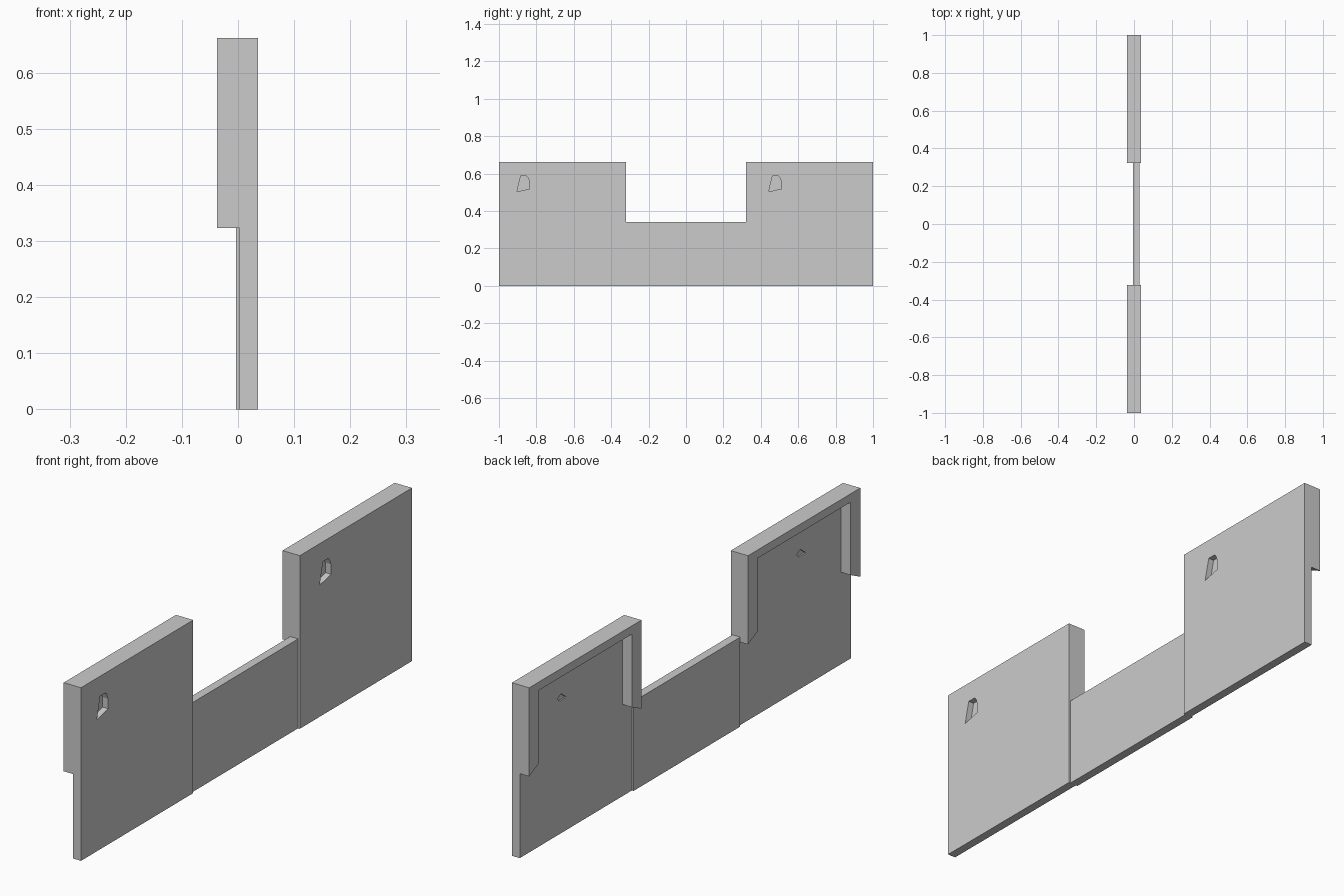
import bpy, bmesh

if "Cube" in bpy.data.objects:
    bpy.data.objects.remove(bpy.data.objects["Cube"])

HEIGHT, INNER_Y = 0.662, 0.322
FRONT, BACK, RIM_BACK = 0.036, 0.003, -0.037


def prism(name, profile, x0, x1):
    """Solid made by extruding a (y, z) outline from x0 to x1."""
    bm = bmesh.new()
    face = bm.faces.new([bm.verts.new((x0, y, z)) for y, z in profile])
    new = bmesh.ops.extrude_face_region(bm, geom=[face])["geom"]
    bmesh.ops.translate(bm, vec=(x1 - x0, 0, 0),
                        verts=[v for v in new if isinstance(v, bmesh.types.BMVert)])
    bmesh.ops.recalc_face_normals(bm, faces=bm.faces)
    mesh = bpy.data.meshes.new(name)
    bm.to_mesh(mesh)
    bm.free()
    obj = bpy.data.objects.new(name, mesh)
    bpy.context.collection.objects.link(obj)
    return obj


def combine(target, tool, operation):
    """Apply a boolean and discard the tool object."""
    tool.hide_render = True
    mod = target.modifiers.new(operation, 'BOOLEAN')
    mod.operation, mod.object, mod.solver = operation, tool, 'EXACT'
    bpy.context.view_layer.objects.active = target
    bpy.ops.object.modifier_apply(modifier=mod.name)
    bpy.data.objects.remove(tool)


def rect(y0, y1, z0, z1):
    return [(y0, z0), (y1, z0), (y1, z1), (y0, z1)]


# Outlines of the front keyhole and the small pit on the back
KEYHOLE = [(0, 0), (0.068, 0.016), (0.067, 0.055), (0.06, 0.075), (0.052, 0.083), (0.02, 0.083)]
PIT = [(-0.028, -0.012), (0.012, -0.012), (0.028, 0.0), (0.006, 0.014)]

for name, y0, y1, key_y, pit_y in (("left_panel", -1.0, -INNER_Y, -0.904, -0.70),
                                   ("right_panel", INNER_Y, 1.0, 0.442, 0.745)):
    # Flat panel
    panel = prism(name, rect(y0, y1, 0, HEIGHT), BACK, FRONT)

    # Rim around the upper back, with slanted lower ends
    w, low, inner_low, inner_top = 0.058, 0.323, 0.351, HEIGHT - 0.032
    rim = prism("rim", [(y0, low), (y0 + w, inner_low), (y0 + w, inner_top),
                        (y1 - w, inner_top), (y1 - w, inner_low), (y1, low),
                        (y1, HEIGHT), (y0, HEIGHT)], RIM_BACK, BACK)
    combine(panel, rim, 'UNION')

    # Keyhole pocket in the front and pit in the back
    pocket = prism("pocket", [(key_y + y, 0.503 + z) for y, z in KEYHOLE], 0.013, 0.06)
    combine(panel, pocket, 'DIFFERENCE')
    pit = prism("pit", [(pit_y + y, 0.52 + z) for y, z in PIT], -0.02, 0.009)
    combine(panel, pit, 'DIFFERENCE')

# Low strip joining the panels
prism("connecting_strip", rect(-INNER_Y, INNER_Y, 0, 0.342), -0.004, 0.029)
